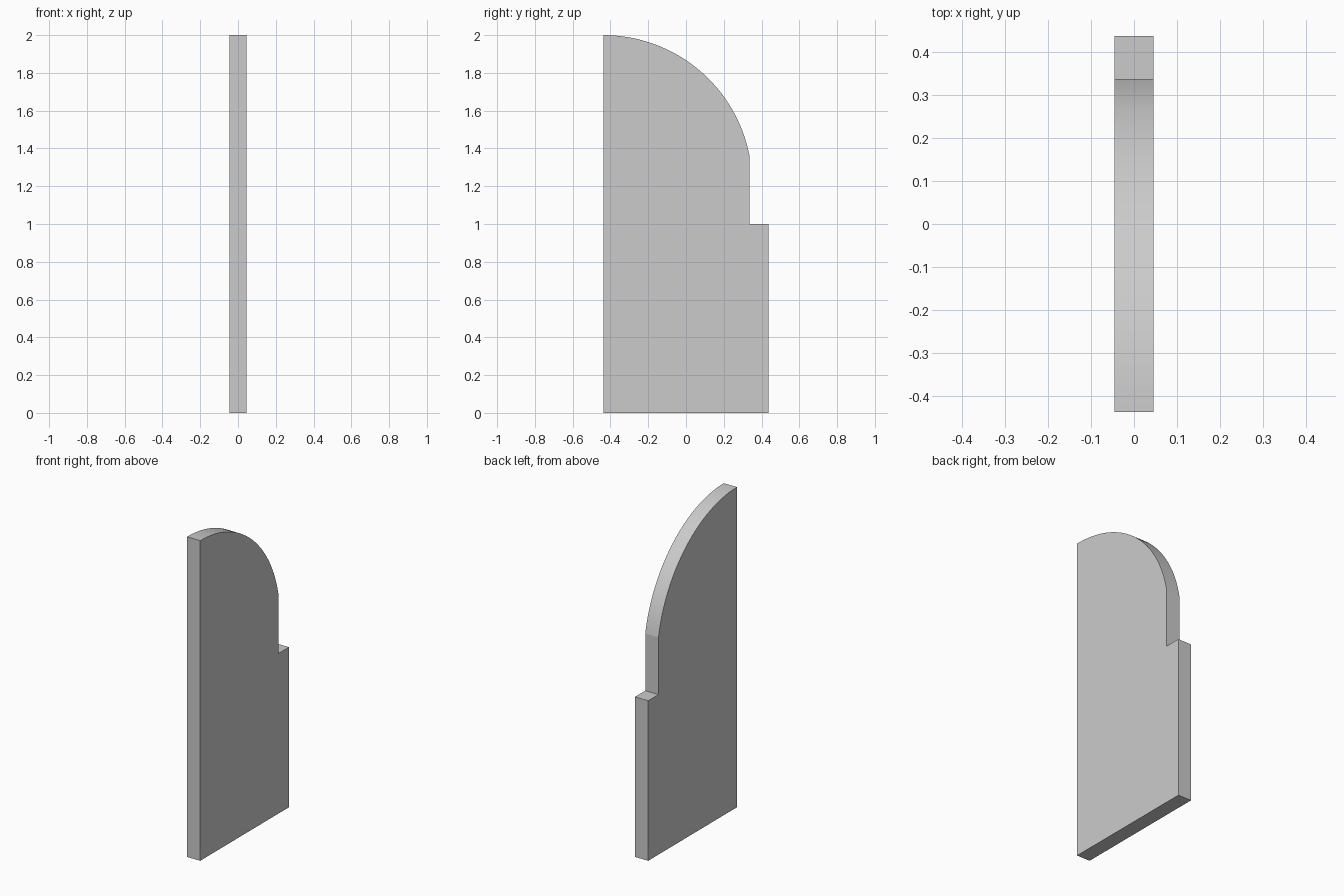
import bpy, bmesh, math

if "Cube" in bpy.data.objects:
    bpy.data.objects.remove(bpy.data.objects["Cube"])

HALF_THICK = 0.0455
HALF_WIDTH = 0.438
STEP_Y, STEP_Z = 0.337, 1.0
RADIUS, TOP = 0.7885, 2.0
SEGMENTS = 32

# Side profile (y, z): straight edges with a step, then a rounded shoulder
profile = [(-HALF_WIDTH, 0), (HALF_WIDTH, 0), (HALF_WIDTH, STEP_Z), (STEP_Y, STEP_Z)]
start = math.acos((STEP_Y + HALF_WIDTH) / RADIUS)
for i in range(SEGMENTS + 1):
    a = start + (math.pi / 2 - start) * i / SEGMENTS
    profile.append((-HALF_WIDTH + RADIUS * math.cos(a), TOP - RADIUS + RADIUS * math.sin(a)))

# Panel: profile extruded across its thickness
bm = bmesh.new()
face = bm.faces.new([bm.verts.new((-HALF_THICK, y, z)) for y, z in profile])
out = bmesh.ops.extrude_face_region(bm, geom=[face])
moved = [g for g in out["geom"] if isinstance(g, bmesh.types.BMVert)]
bmesh.ops.translate(bm, verts=moved, vec=(2 * HALF_THICK, 0, 0))
bmesh.ops.recalc_face_normals(bm, faces=bm.faces)
mesh = bpy.data.meshes.new("side_panel")
bm.to_mesh(mesh)
bm.free()
panel = bpy.data.objects.new("side_panel", mesh)
bpy.context.collection.objects.link(panel)

# Smooth curved edge, sharp corners
bpy.context.view_layer.objects.active = panel
panel.select_set(True)
bpy.ops.object.shade_smooth_by_angle(angle=math.radians(8))
